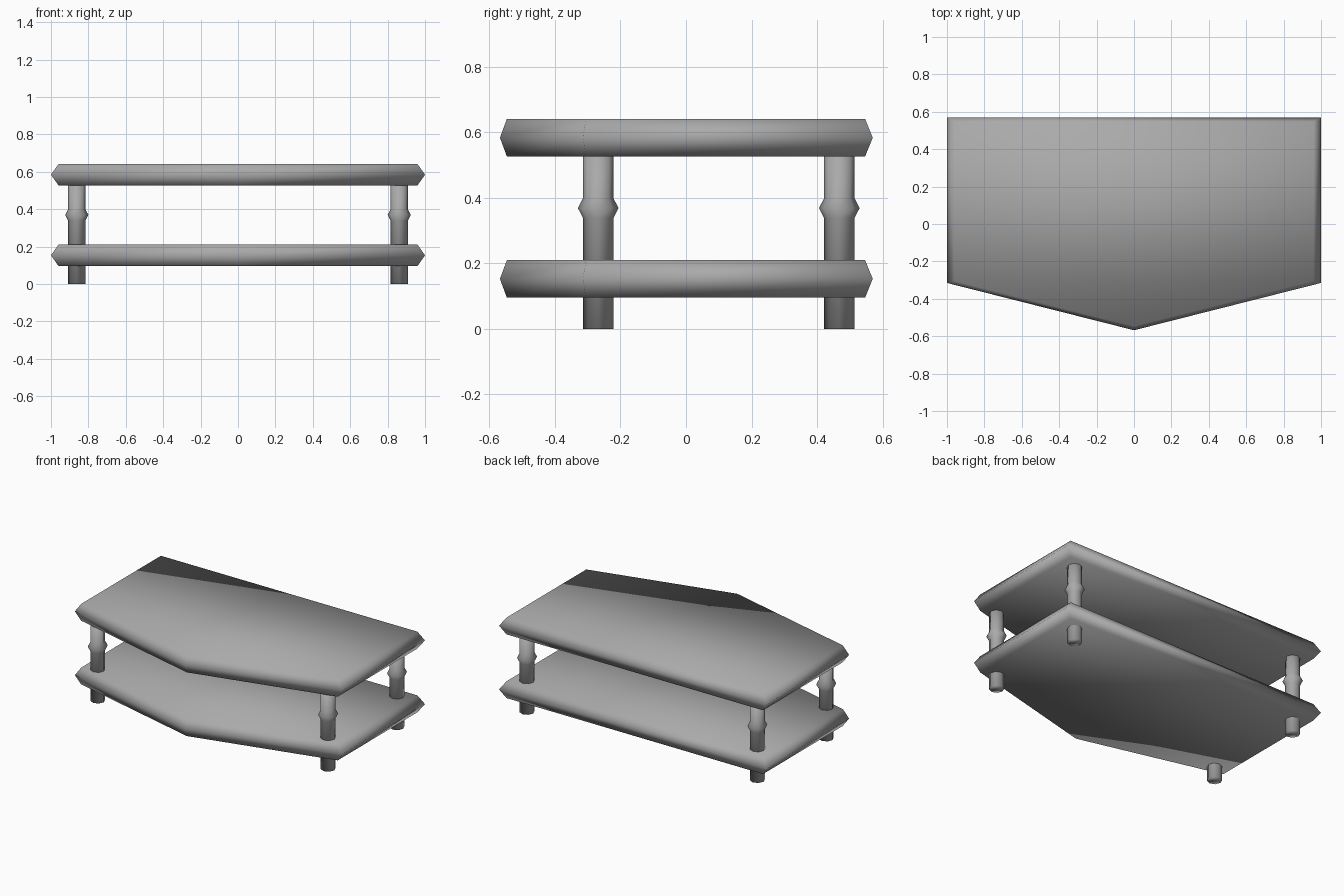
import bpy
import math

cube = bpy.data.objects.get("Cube")
if cube:
    bpy.data.objects.remove(cube, do_unlink=True)

grey = bpy.data.materials.new("plain_grey")
grey.use_nodes = True
grey.diffuse_color = (0.4, 0.4, 0.4, 1)
grey.node_tree.nodes["Principled BSDF"].inputs["Base Color"].default_value = (0.4, 0.4, 0.4, 1)


def loft(name, rings):
    """Solid skinned through equal-sized rings of points, bottom to top."""
    n = len(rings[0])
    verts = [p for ring in rings for p in ring]
    faces = [tuple(reversed(range(n))), tuple(range(len(verts) - n, len(verts)))]
    for k in range(len(rings) - 1):
        for i in range(n):
            j = (i + 1) % n
            faces.append((k * n + i, k * n + j, (k + 1) * n + j, (k + 1) * n + i))
    mesh = bpy.data.meshes.new(name)
    mesh.from_pydata(verts, [], faces)
    mesh.materials.append(grey)
    mesh.shade_smooth()
    obj = bpy.data.objects.new(name, mesh)
    bpy.context.collection.objects.link(obj)
    return obj


# Boards: pointed-front outline with a bevelled rim
rim = [(-1, 0.57), (-1, -0.315), (0, -0.568), (1, -0.315), (1, 0.57)]
face = [(-0.96, 0.547), (-0.96, -0.305), (0, -0.547), (0.96, -0.305), (0.96, 0.547)]


def board(name, z):
    levels = [(face, z - 0.057), (rim, z), (face, z + 0.057)]
    loft(name, [[(x, y, h) for x, y in outline] for outline, h in levels])


board("table_top", 0.584)
board("lower_shelf", 0.153)

# Legs: eight-sided posts with a turned collar
profile = [(0.046, 0), (0.046, 0.338), (0.062, 0.369), (0.046, 0.4), (0.046, 0.54)]
SIDES = 8


def leg(name, x, y):
    angles = [math.tau * i / SIDES for i in range(SIDES)]
    loft(name, [[(x + r * math.cos(a), y + r * math.sin(a), z) for a in angles]
                for r, z in profile])


for side, sx in (("left", 1), ("right", -1)):
    leg("front_leg_" + side, sx * 0.862, -0.268)
    leg("back_leg_" + side, sx * 0.862, 0.468)
